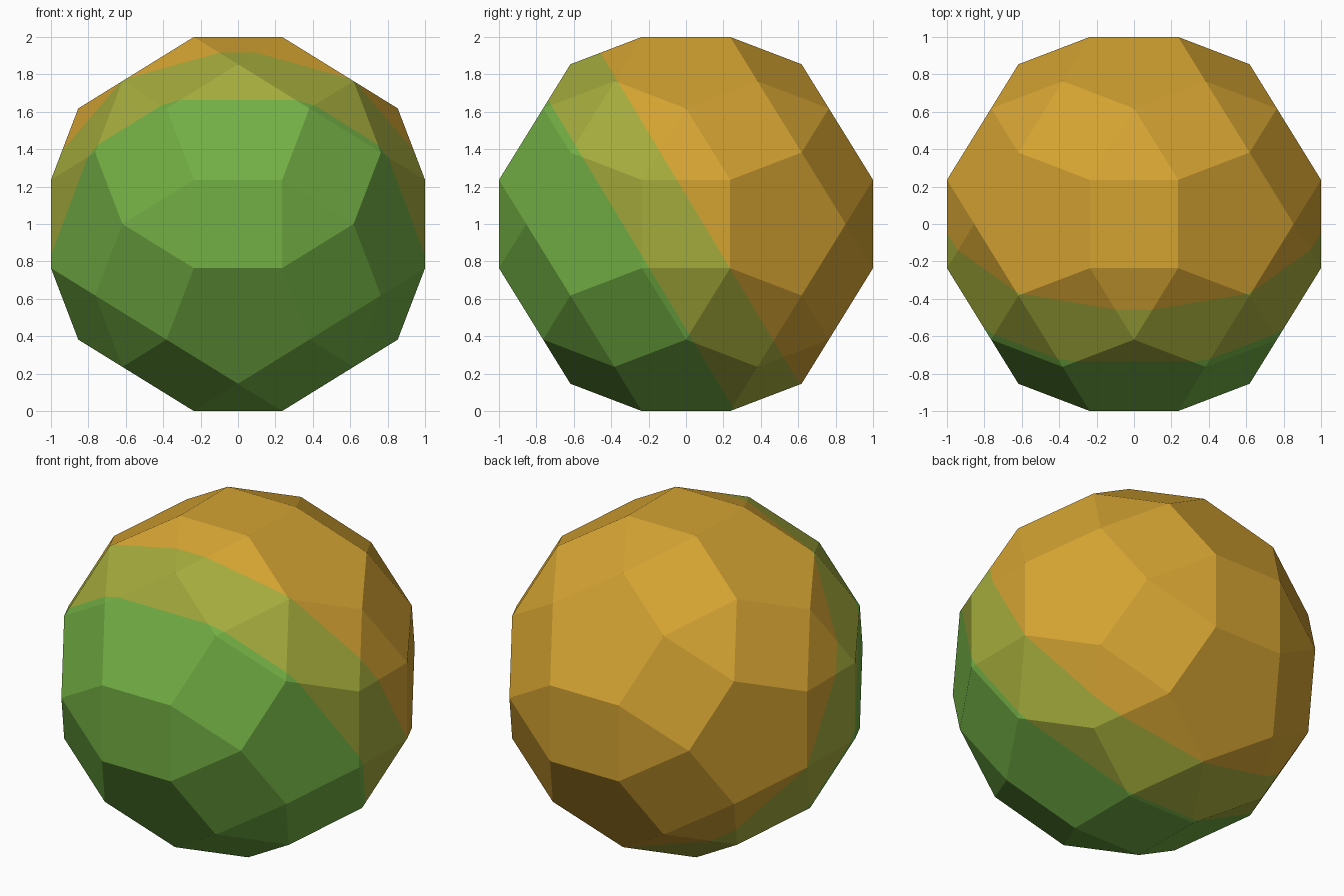
import bpy, bmesh, math
from itertools import product
from mathutils import Vector

if "Cube" in bpy.data.objects:
    bpy.data.objects.remove(bpy.data.objects["Cube"])


def material(name, rgb):
    m = bpy.data.materials.new(name)
    m.diffuse_color = (*rgb, 1)
    m.use_nodes = True
    m.node_tree.nodes["Principled BSDF"].inputs["Base Color"].default_value = m.diffuse_color
    return m


# Rhombicosidodecahedron corners: sign changes and cyclic shifts of three seeds
phi = (1 + math.sqrt(5)) / 2
seeds = [(1, 1, phi**3), (2 * phi, phi**2, phi), (2 + phi, 0, phi**2)]
corners = set()
for seed in seeds:
    for signs in product((1, -1), repeat=3):
        p = [round(s * c / phi**3, 6) + 0.0 for s, c in zip(signs, seed)]
        for k in range(3):
            corners.add(tuple(p[k:] + p[:k]))

bm = bmesh.new()
for c in sorted(corners):
    bm.verts.new(c)
bmesh.ops.convex_hull(bm, input=bm.verts[:])
bmesh.ops.dissolve_limit(bm, angle_limit=0.02, verts=bm.verts[:], edges=bm.edges[:])

# Cut the two tilted colour boundaries
axis = Vector((0, 0.857, 0.515)).normalized()
low, high = -0.29, 0.08
for d in (low, high):
    bmesh.ops.bisect_plane(bm, geom=bm.verts[:] + bm.edges[:] + bm.faces[:],
                           plane_co=axis * d, plane_no=axis, dist=1e-5)

# Colour by position along the tilted axis
for f in bm.faces:
    d = f.calc_center_median().dot(axis)
    f.material_index = 0 if d < low else 1 if d < high else 2
    f.smooth = False
bmesh.ops.recalc_face_normals(bm, faces=bm.faces[:])
bmesh.ops.translate(bm, verts=bm.verts[:], vec=(0, 0, 1))

mesh = bpy.data.meshes.new("faceted_ball")
bm.to_mesh(mesh)
bm.free()
mesh.materials.append(material("green", (0.171, 0.429, 0.058)))
mesh.materials.append(material("olive", (0.371, 0.407, 0.045)))
mesh.materials.append(material("amber", (0.658, 0.367, 0.032)))
bpy.context.collection.objects.link(bpy.data.objects.new("faceted_ball", mesh))
